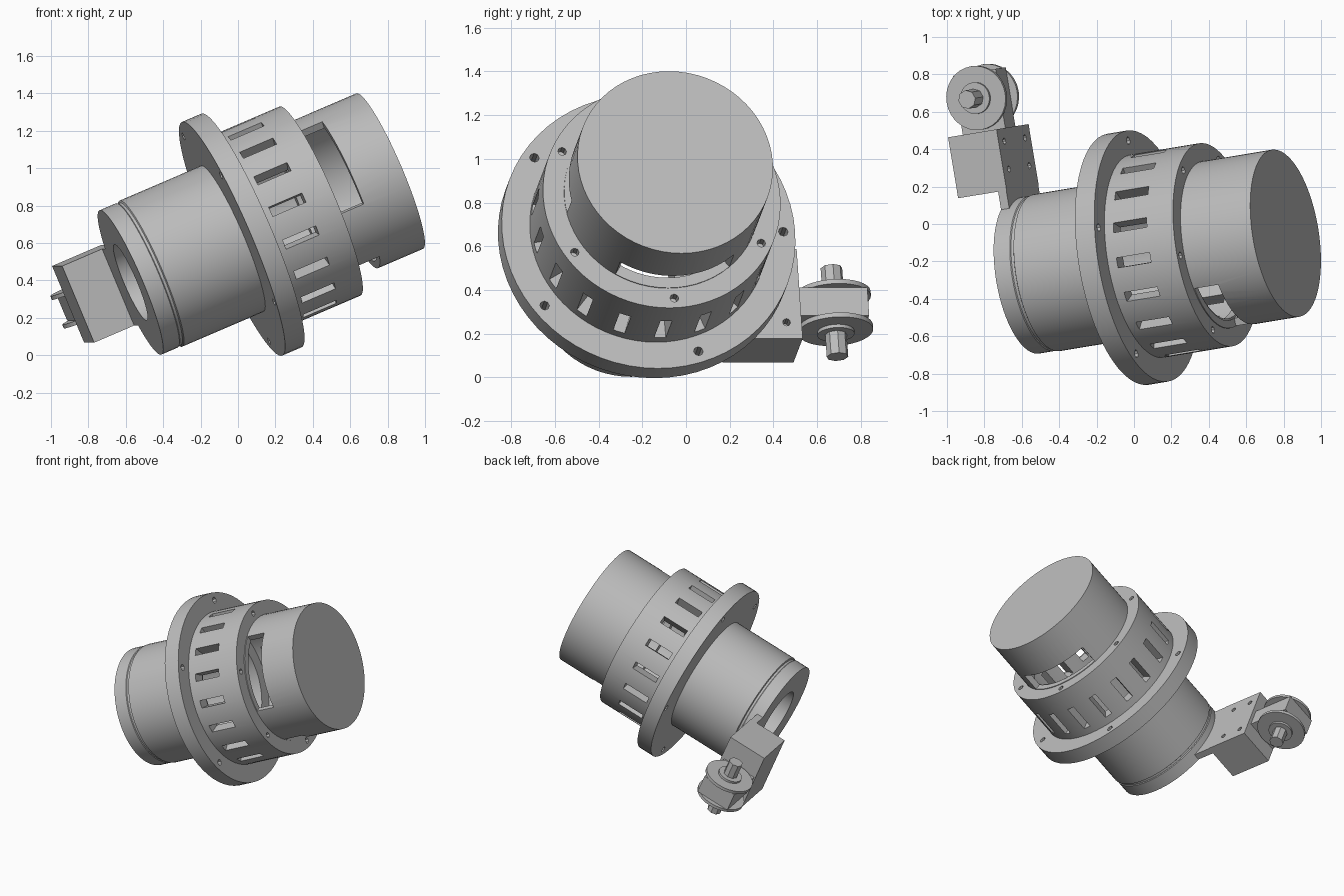
import bpy, bmesh, math
from mathutils import Matrix, Vector

if "Cube" in bpy.data.objects:
    bpy.data.objects.remove(bpy.data.objects["Cube"])

# One grey for the whole machine
grey = bpy.data.materials.new("machine_grey")
grey.use_nodes = True
grey.diffuse_color = (0.5, 0.5, 0.5, 1)
grey.node_tree.nodes["Principled BSDF"].inputs["Base Color"].default_value = (0.5, 0.5, 0.5, 1)

# Tilted frame: local z runs along the body axis, origin at the flange centre
axis = Vector((0.908, 0.15, 0.39)).normalized()
up = (Vector((0, 0, 1)) - axis * axis.z).normalized()
side = up.cross(axis)
FRAME = Matrix((side, up, axis)).transposed().to_4x4()
FRAME.translation = (0.02, -0.18, 0.645)


def finish(name, bm, merge=True):
    if merge:
        bmesh.ops.remove_doubles(bm, verts=bm.verts, dist=1e-5)
    bmesh.ops.recalc_face_normals(bm, faces=bm.faces)
    mesh = bpy.data.meshes.new(name)
    bm.to_mesh(mesh)
    bm.free()
    mesh.materials.append(grey)
    mesh.shade_smooth()
    mesh.set_sharp_from_angle(angle=math.radians(30))
    obj = bpy.data.objects.new(name, mesh)
    bpy.context.collection.objects.link(obj)
    obj.matrix_world = FRAME
    return obj


def lathe(name, profile, steps=64):
    bm = bmesh.new()
    verts = [bm.verts.new((r, 0, t)) for r, t in profile]
    edges = [bm.edges.new((v, verts[(i + 1) % len(verts)])) for i, v in enumerate(verts)
             if i + 1 < len(verts) or profile[0][0] > 0]
    bmesh.ops.spin(bm, geom=verts + edges, axis=(0, 0, 1), cent=(0, 0, 0),
                   angle=math.tau, steps=steps, use_merge=False)
    return finish(name, bm)


def add_box(bm, lo, hi, rot=0.0):
    lo, hi = Vector(lo), Vector(hi)
    m = (Matrix.Rotation(rot, 4, "Z") @ Matrix.Translation((lo + hi) / 2)
         @ Matrix.Diagonal((*(hi - lo), 1)))
    bmesh.ops.create_cube(bm, size=1, matrix=m)


def add_rod(bm, centre, radius, depth, sides, turn=Matrix()):
    bmesh.ops.create_cone(bm, cap_ends=True, segments=sides, radius1=radius, radius2=radius,
                          depth=depth, matrix=Matrix.Translation(centre) @ turn)


def add_wedge(bm, r0, r1, t0, t1, a0, a1, steps=12):
    # Closed sector of a tube, used to cut the windows
    rings = []
    for i in range(steps + 1):
        a = math.radians(a0 + (a1 - a0) * i / steps)
        rings.append([bm.verts.new((r * math.cos(a), r * math.sin(a), t))
                      for r, t in ((r0, t0), (r1, t0), (r1, t1), (r0, t1))])
    for p, q in zip(rings, rings[1:]):
        for k in range(4):
            bm.faces.new((p[k], p[(k + 1) % 4], q[(k + 1) % 4], q[k]))
    bm.faces.new(rings[0])
    bm.faces.new(rings[-1])


def cut(obj, bm):
    cutter = finish("cutter", bm, False)
    cutter.hide_render = True
    mod = obj.modifiers.new("cut", "BOOLEAN")
    mod.operation, mod.solver, mod.object = "DIFFERENCE", "EXACT", cutter
    bpy.context.view_layer.update()
    mesh = bpy.data.meshes.new_from_object(obj.evaluated_get(bpy.context.evaluated_depsgraph_get()))
    obj.modifiers.clear()
    obj.data = mesh
    mesh.shade_smooth()
    mesh.set_sharp_from_angle(angle=math.radians(30))
    bpy.data.objects.remove(cutter)


def bolt_circle(bm, count, start, radius, t, size, depth):
    for i in range(count):
        a = math.radians(start) + math.tau * i / count
        add_rod(bm, (radius * math.cos(a), radius * math.sin(a), t), size, depth, 8)


# Rear barrel with an open bore and a shallow groove
lathe("rear_barrel", [(0.22, -0.655), (0.42, -0.655), (0.42, -0.56), (0.415, -0.555),
                      (0.415, -0.54), (0.425, -0.535), (0.425, 0), (0.37, 0),
                      (0.37, -0.56), (0.22, -0.56)])

# Mounting flange with five bolt holes
flange = lathe("mounting_flange", [(0.37, -0.057), (0.68, -0.057), (0.68, 0.057), (0.37, 0.057)])
bm = bmesh.new()
bolt_circle(bm, 5, 0, 0.625, 0, 0.022, 0.3)
cut(flange, bm)

# Vented ring with eighteen slots and six bolt holes
ring = lathe("vented_ring", [(0.46, 0.05), (0.55, 0.05), (0.55, 0.46), (0.4, 0.46),
                             (0.4, 0.41), (0.46, 0.41)], 72)
bm = bmesh.new()
for i in range(18):
    add_box(bm, (0.42, -0.027, 0.11), (0.6, 0.027, 0.305), math.radians(11 + 20 * i))
cut(ring, bm)
bm = bmesh.new()
bolt_circle(bm, 6, 33, 0.502, 0.46, 0.02, 0.1)
cut(ring, bm)

# Hollow end cap with two windows
cap = lathe("end_cap", [(0, 0.87), (0.4525, 0.87), (0.4525, 0.44), (0.41, 0.44),
                        (0.41, 0.83), (0, 0.83)])
bm = bmesh.new()
for start in (118, 238):
    add_wedge(bm, 0.36, 0.5, 0.465, 0.605, start, start + 72)
cut(cap, bm)

# Side bracket block with four holes, and the plate that joins it to the barrel
bm = bmesh.new()
add_box(bm, (0.47, -0.25, -0.89), (0.8, 0.195, -0.605))
block = finish("bracket_block", bm)
bm = bmesh.new()
for u in (0.58, 0.73):
    for w in (-0.17, 0.115):
        add_rod(bm, (u, w, -0.605), 0.018, 0.12, 10)
cut(block, bm)
bm = bmesh.new()
add_box(bm, (0.31, -0.25, -0.655), (0.48, 0.195, -0.607))
finish("bracket_plate", bm)

# Tongue between two discs on a cross pin
PIN_U, PIN_W, PIN_T = 0.983, -0.056, -0.76
bm = bmesh.new()
add_box(bm, (0.79, PIN_W - 0.07, -0.88), (1.12, PIN_W + 0.07, -0.63))
finish("hinge_tongue", bm)
across = Matrix.Rotation(math.pi / 2, 4, "X")
for name, s in (("upper_disc", 1), ("lower_disc", -1)):
    bm = bmesh.new()
    add_rod(bm, (PIN_U, PIN_W + s * 0.083, PIN_T), 0.172, 0.022, 32, across)
    add_rod(bm, (PIN_U, PIN_W + s * 0.1, PIN_T), 0.085, 0.02, 24, across)
    finish(name, bm)
bm = bmesh.new()
add_rod(bm, (PIN_U, PIN_W, PIN_T), 0.05, 0.44, 8, across)
finish("hinge_pin", bm)
